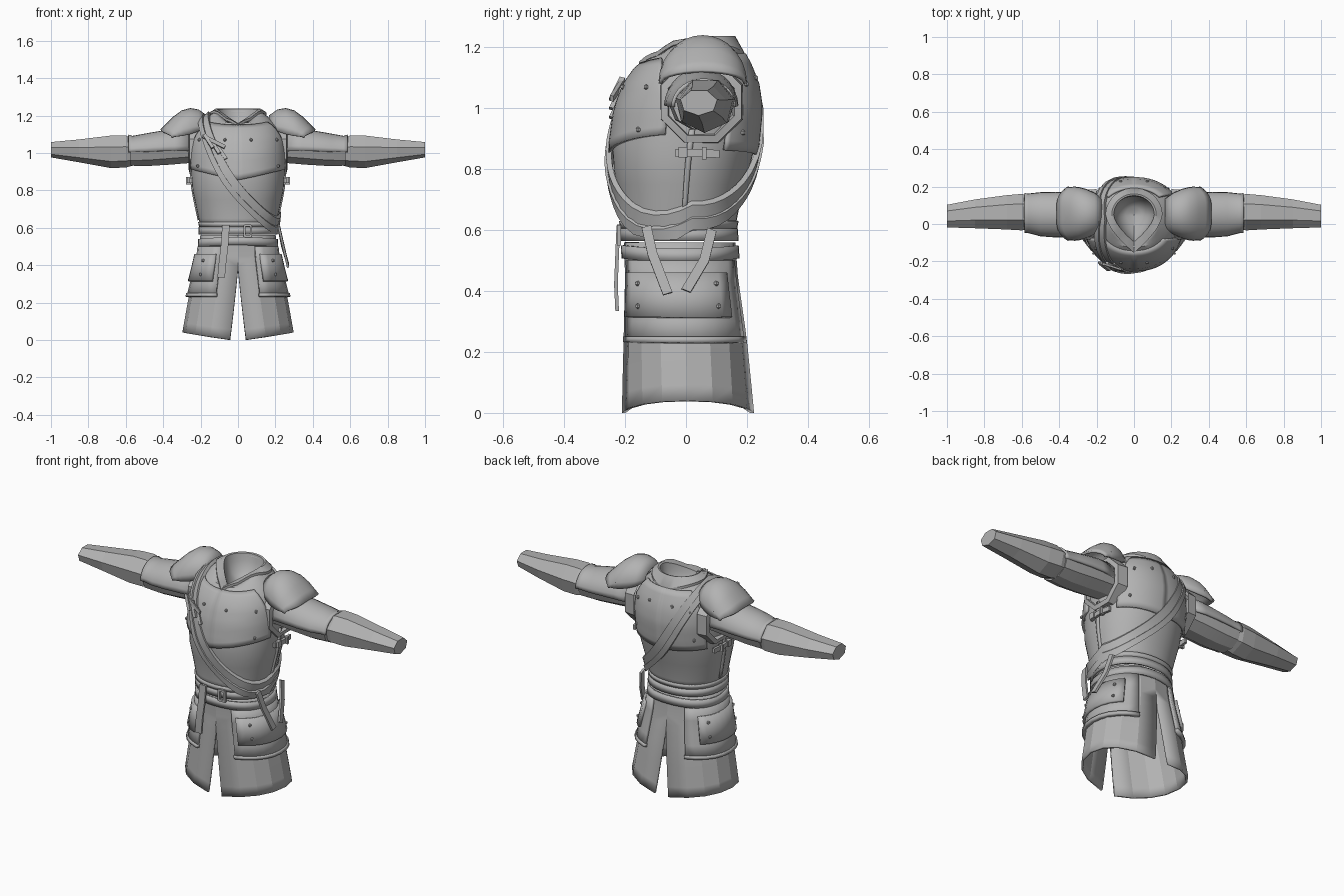
import bpy, bmesh, math
from math import sin, cos, pi, radians
from mathutils import Vector as V
from mathutils.bvhtree import BVHTree

if "Cube" in bpy.data.objects:
    bpy.data.objects.remove(bpy.data.objects["Cube"])

grey = bpy.data.materials.new("plain_grey")
grey.diffuse_color = (0.45, 0.45, 0.45, 1)
grey.use_nodes = True
grey.node_tree.nodes["Principled BSDF"].inputs["Base Color"].default_value = grey.diffuse_color


def quads(nr, nc, loop_c, loop_r):
    return [(r * nc + c, r * nc + (c + 1) % nc, (r + 1) % nr * nc + (c + 1) % nc, (r + 1) % nr * nc + c)
            for r in range(nr if loop_r else nr - 1) for c in range(nc if loop_c else nc - 1)]


def loft(name, rows, loop_c=False, loop_r=False, caps=False, thick=0, mirror=False, angle=35, fix=False):
    """Skin a list of equally long point rows."""
    nr, nc = len(rows), len(rows[0])
    faces = quads(nr, nc, loop_c, loop_r)
    if caps:
        faces += [tuple(reversed(range(nc))), tuple(range((nr - 1) * nc, nr * nc))]
    me = bpy.data.meshes.new(name)
    me.from_pydata([tuple(p) for row in rows for p in row], [], faces)
    if fix:
        bm = bmesh.new()
        bm.from_mesh(me)
        bmesh.ops.recalc_face_normals(bm, faces=bm.faces)
        bm.to_mesh(me)
        bm.free()
    me.materials.append(grey)
    ob = bpy.data.objects.new(name, me)
    bpy.context.collection.objects.link(ob)
    bpy.ops.object.select_all(action='DESELECT')
    bpy.context.view_layer.objects.active = ob
    ob.select_set(True)
    if angle:
        bpy.ops.object.shade_smooth_by_angle(angle=radians(angle))
    if thick:
        m = ob.modifiers.new("thickness", 'SOLIDIFY')
        m.thickness, m.offset = thick, -1
    if mirror:
        ob.modifiers.new("mirror", 'MIRROR')
    return ob


# Body sections: z, half width, front y, back y, dip of the front edge
TORSO = [(.60, .2, -.21, .16, 0), (.70, .222, -.22, .18, 0), (.80, .243, -.238, .208, 0),
         (.88, .25, -.242, .228, 0), (1.0, .25, -.225, .24, 0), (1.08, .242, -.195, .228, 0),
         (1.14, .215, -.16, .205, .01), (1.19, .165, -.125, .178, .03), (1.225, .118, -.1, .155, .07)]
SKIRT = [(0, .305, -.212, .225, 0), (.24, .262, -.205, .2, 0), (.45, .208, -.2, .17, 0), (.62, .198, -.206, .158, 0)]


def surf(tab, t, z, off=0):
    """Point on the body at angle t and height z."""
    i = 0
    while i < len(tab) - 2 and z > tab[i + 1][0]:
        i += 1
    a, b = tab[i], tab[i + 1]
    f = (z - a[0]) / (b[0] - a[0])
    rx, yf, yb, dip = [a[k] + (b[k] - a[k]) * f for k in (1, 2, 3, 4)]
    s, c = sin(t), cos(t)
    x = math.copysign(abs(c) ** .92, c) * (rx + off)
    y = (yf + yb) / 2 + math.copysign(abs(s) ** .92, s) * ((yb - yf) / 2 + off)
    return V((x, y, z - dip * max(0, -s) ** 2))


def plate(name, tab, t0, t1, zlo, zhi, off, nu=16, nv=6, thick=.012, mirror=True, angle=35):
    """Curved plate on the body; angle limits depend on height v, heights on angle."""
    rows = []
    for j in range(nv + 1):
        v = j / nv
        a, b = radians(t0(v)), radians(t1(v))
        row = []
        for i in range(nu + 1):
            t = a + (b - a) * i / nu
            row.append(surf(tab, t, zlo(t) + (zhi(t) - zlo(t)) * v, off))
        rows.append(row)
    return loft(name, rows, thick=thick, mirror=mirror, angle=angle)


def K(x):
    return lambda _: x


def ring(tab, z, off=0, n=40):
    return [surf(tab, 2 * pi * i / n, z, off) for i in range(n)]


# Torso shell
trows = [ring(TORSO, z) for z in (.6, .65, .7, .75, .8, .84, .88, .94, 1.0, 1.04, 1.08, 1.11, 1.14, 1.165, 1.19, 1.21, 1.225)]
loft("torso", trows, loop_c=True, thick=.01)
body = BVHTree.FromPolygons([p for r in trows for p in r], quads(len(trows), 40, True, False))


# Pointed collar and the bowl inside the neck
def neck(scale, h=None, n=40, lift=0):
    pts = []
    for i in range(n):
        t = 2 * pi * i / n
        u = max(0, -sin(t))
        x = .112 * (math.copysign(1 - u ** 1.6, cos(t)) if u > 0 else cos(t))
        y = .05 - .15 * u if u > 0 else .05 + .105 * sin(t)
        x, y = x * scale, .05 + (y - .05) * scale
        top = 1.232 - .075 * u ** 1.5
        if h is None:
            hit = body.ray_cast(V((x, y, 2)), V((0, 0, -1)))[0]
            z = (hit.z if hit else top) + lift
        else:
            z = 1.1 + (top - 1.1) * h
        pts.append(V((x, y, z)))
    return pts


loft("neck_bowl", [neck(s, h) for s, h in ((.97, 1), (.9, .7), (.7, .3), (.4, .08), (.02, 0))], loop_c=True)
loft("collar", [neck(1.36, lift=.004), neck(1.36, lift=.018), neck(1.06, 1.04), neck(.97, 1.02), neck(.95, .85)],
     loop_c=True, angle=30)

# Front and back chest plates with cut-out arm holes
plate("breast_plate", TORSO, lambda v: -90, lambda v: -14 - 22 * v * v,
      lambda t: .855 + .06 * max(0, cos(t)), K(1.175), .013, 16, 10)
plate("back_plate", TORSO, lambda v: 32 + 12 * v * v, lambda v: 90,
      lambda t: .845 + .02 * max(0, cos(t)), K(1.18), .013, 16, 10)
# Lower edge, side seam and arm hole trims
plate("torso_hem", TORSO, K(-90), K(90), K(.605), K(.63), .007, 20, 1)
plate("side_seam", TORSO, K(2), K(6), K(.64), K(.93), .007, 2, 5)
loft("arm_hole_trim", [[V((x, .05 + cos(a) * r, 1.02 + sin(a) * r)) for a in [2 * pi * (i + .5) / 8 for i in range(8)]]
                       for x, r in ((.2, .148), (.258, .143), (.264, .118), (.22, .11))], loop_c=True, mirror=True)

# Belts, skirt with front and back slits, hip guards
plate("belt", SKIRT, K(-90), K(90), K(.565), K(.605), .011, 20, 1)
plate("lower_belt", SKIRT, K(-90), K(90), lambda t: .495 + .012 * sin(t) ** 2, lambda t: .54 + .01 * sin(t) ** 2, .01, 20, 1)


def gap(v):
    return 7 * max(0, 1 - v * 1.45)


plate("skirt", SKIRT, lambda v: -90 + gap(v), lambda v: 90 - gap(v),
      lambda t: .045 * abs(cos(t)) - .005, K(.56), 0, 8, 10, angle=12)
plate("hip_guard", SKIRT, lambda v: -66, lambda v: 64, lambda t: .235, K(.5), .012, 10, 4, angle=25)
plate("hip_guard_rim", SKIRT, K(-67), K(65), K(.232), K(.25), .018, 10, 1, .02, angle=25)
plate("pocket_plate", SKIRT, K(-60), K(44), K(.315), K(.46), .026, 10, 2, .02, angle=25)


def rivet(name, p, r=.009):
    rows = [[V(p) + r * V((cos(a) * s, sin(a) * s, h)) for a in [i * pi / 3 for i in range(6)]]
            for s, h in ((.3, -.95), (.9, -.45), (.9, .45), (.3, .95))]
    loft(name, rows, loop_c=True, caps=True, mirror=True)


for t in (-41, 30):
    for z in (.35, .425):
        rivet("pocket_rivet", surf(SKIRT, radians(t), z, .027))
for t in (-38, -76):
    rivet("breast_rivet", surf(TORSO, radians(t), 1.07, .015))
rivet("breast_rivet", surf(TORSO, radians(-37), .93, .015))
for t, z in ((52, 1.08), (75, 1.1), (48, .92)):
    rivet("back_rivet", surf(TORSO, radians(t), z, .015))
for y, z in ((-.075, 1.115), (.188, 1.12)):
    rivet("shoulder_rivet", (.31, y, z))


# Sleeves and forearms, lofted along x: x, y centre, z centre, y radius, z radius
def arm(name, secs, n, a0=0, a1=360, **kw):
    full = a1 - a0 == 360
    m = n if full else n + 1
    rows = [[V((x, y + ry * cos(a), z + rz * sin(a))) for a in [radians(a0 + (a1 - a0) * i / n) for i in range(m)]]
            for x, y, z, ry, rz in secs]
    return loft(name, rows, loop_c=full, mirror=True, **kw)


arm("under_sleeve", [(.2, .05, 1.03, .1, .085), (.28, .05, 1.03, .106, .09), (.36, .05, 1.025, .11, .092),
                     (.48, .052, 1.012, .108, .086), (.575, .057, 1.005, .1, .077)], 10, caps=True, angle=25)
arm("sleeve_plate", [(.26, .05, 1.01, .113, .123), (.34, .05, 1.012, .12, .118), (.42, .05, 1.01, .122, .107),
                     (.5, .052, 1.007, .118, .096), (.565, .057, 1.005, .106, .086), (.585, .058, 1.005, .107, .093)],
    14, 0, 180, thick=.012)
arm("forearm", [(.562, .063, 1.008, .09, .076), (.6, .063, 1.012, .1, .09), (.68, .062, 1.01, .094, .091),
                (.85, .054, 1.014, .079, .064), (1.0, .042, 1.019, .062, .043)], 7, 12, 372, caps=True, angle=0)

# Domed shoulder guards: x, top z, base z, half depth
dome = [(.165, 1.2, 1.14, .08), (.21, 1.232, 1.115, .112), (.255, 1.24, 1.1, .132), (.3, 1.228, 1.093, .142),
        (.345, 1.195, 1.09, .145), (.385, 1.155, 1.088, .143), (.415, 1.125, 1.082, .145)]
drows = []
for j in range(15):
    a = radians(-90 + 180 * j / 14)
    drows.append([V((x - max(0, x - .28) * .45 * sin(a) ** 4, .055 + h * sin(a),
                     zb + (zt - zb) * max(0, cos(a)) ** .9)) for x, zt, zb, h in dome])
loft("shoulder_guard", drows, thick=.012, mirror=True)


# Diagonal straps wrapped round the chest
def sash(name, width, front_bend, back_bend, off, shift=0):
    d = V((-.58, 0, .81))
    n = V((.81, 0, .58))
    rows = []
    last = [.3, .3]
    for i in range(48):
        a = 2 * pi * i / 48
        ray = d * cos(a) + V((0, -1, 0)) * sin(a)
        bend = front_bend if sin(a) > 0 else back_bend
        pts = []
        for k, s in enumerate((-.5, .5)):
            o = V((.035, .02, .9)) + n * (s * width + shift - bend * abs(sin(a)))
            hit = body.ray_cast(o, ray)
            last[k] = hit[3] if hit[0] else last[k]
            pts.append((o + ray * (last[k] + off - .018), o + ray * (last[k] + off)))
        rows.append([pts[0][0], pts[0][1], pts[1][1], pts[1][0]])
    loft(name, rows, loop_c=True, loop_r=True, fix=True)


sash("wide_sash", .065, .09, .06, .023)
sash("narrow_sash", .03, .105, .075, .03, -.012)


# Flat straps and buckles along a path
def strip(name, path, wide, out, width, thick=.012, mirror=False):
    w, o = V(wide).normalized() * width / 2, V(out).normalized() * thick
    rows = [[V(p) - w, V(p) - w + o, V(p) + w + o, V(p) + w] for p in path]
    loft(name, rows, loop_c=True, caps=True, fix=True, mirror=mirror, angle=25)


strip("front_belt_tail", [(-.065, -.216, .615), (-.07, -.22, .52), (-.082, -.224, .42), (-.09, -.22, .335)],
      (1, 0, 0), (0, -1, 0), .04)
strip("side_belt_tail", [(.212, -.13, .61), (.232, -.11, .52), (.262, -.06, .39)], (0, 1, .3), (1, 0, .2), .032)
strip("side_belt_tail", [(.212, .085, .6), (.232, .06, .5), (.262, .0, .4)], (0, 1, -.4), (1, 0, .2), .032)
for x in (.035, .07):
    strip("belt_buckle", [(x, -.214, .615), (x, -.214, .55)], (1, 0, 0), (0, -1, 0), .012)
for z in (.612, .555):
    strip("belt_buckle", [(.035, -.214, z), (.07, -.214, z)], (0, 0, 1), (0, -1, 0), .012)
# Side buckles under the arms
strip("side_buckle_strap", [(.245, -.035, .853), (.255, .03, .853), (.245, .11, .85)], (0, 0, 1), (1, 0, 0), .026, .014, True)
strip("side_buckle", [(.253, .06, .872), (.253, .06, .832)], (0, 1, 0), (1, 0, 0), .014, .024, True)
strip("side_buckle", [(.253, -.01, .872), (.253, -.01, .838)], (0, 1, 0), (1, 0, 0), .03, .02, True)
# Small loops and pins on the sash
for x, z in ((-.16, 1.06), (-.125, 1.03), (-.09, 1.0)):
    strip("sash_pin", [(x - .02, -.2, z + .035), (x + .025, -.235, z - .035)], (1, 0, .5), (0, -1, .3), .018, .018)
strip("sash_loop", [(-.19, -.2, 1.09), (-.07, -.238, 1.03)], (.4, 0, 1), (0, -1, .3), .02, .012)
